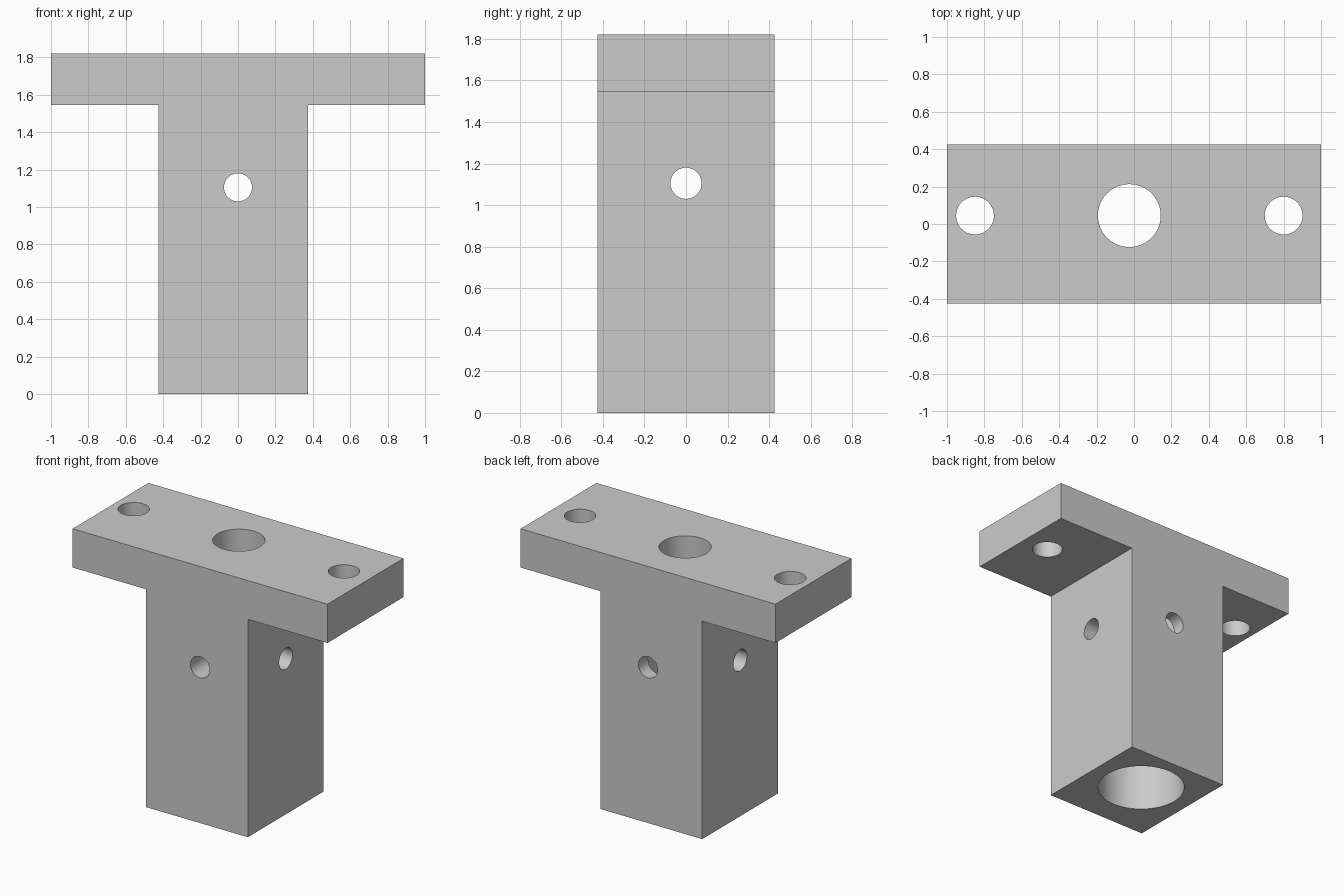
import bpy
import bmesh
import math
from mathutils import Vector

cube = bpy.data.objects.get("Cube")
if cube:
    bpy.data.objects.remove(cube, do_unlink=True)

# Main dimensions
HEIGHT, FLANGE_Z = 1.82, 1.545
HALF_DEPTH = 0.425
STEM_LEFT, STEM_RIGHT = -0.425, 0.375
AXIS_X, AXIS_Y = -0.025, 0.045
SCREW_Z = 1.105

grey = bpy.data.materials.new("plain_grey")
grey.use_nodes = True
colour = (0.6, 0.6, 0.6, 1)
grey.diffuse_color = colour
grey.node_tree.nodes["Principled BSDF"].inputs["Base Color"].default_value = colour

# Bracket body: T profile extruded from front to back
profile = [(STEM_LEFT, 0), (STEM_RIGHT, 0), (STEM_RIGHT, FLANGE_Z), (1, FLANGE_Z),
           (1, HEIGHT), (-1, HEIGHT), (-1, FLANGE_Z), (STEM_LEFT, FLANGE_Z)]
bm = bmesh.new()
face = bm.faces.new([bm.verts.new((x, -HALF_DEPTH, z)) for x, z in profile])
extruded = bmesh.ops.extrude_face_region(bm, geom=[face])
bmesh.ops.translate(bm, vec=(0, 2 * HALF_DEPTH, 0),
                    verts=[v for v in extruded["geom"] if isinstance(v, bmesh.types.BMVert)])
bmesh.ops.recalc_face_normals(bm, faces=bm.faces)
mesh = bpy.data.meshes.new("t_bracket")
bm.to_mesh(mesh)
bm.free()
mesh.materials.append(grey)
bracket = bpy.data.objects.new("t_bracket", mesh)
bpy.context.collection.objects.link(bracket)


def drill(name, start, end, radius):
    """Cut a round hole between two points."""
    start, end = Vector(start), Vector(end)
    axis = end - start
    bpy.ops.mesh.primitive_cylinder_add(
        vertices=64, radius=radius, depth=axis.length, location=(start + end) / 2,
        rotation=axis.to_track_quat("Z", "Y").to_euler())
    cutter = bpy.context.object
    cutter.name = name
    cutter.hide_render = True
    cutter.data.materials.append(grey)
    cut = bracket.modifiers.new(name, "BOOLEAN")
    cut.object, cut.operation, cut.solver = cutter, "DIFFERENCE", "EXACT"
    bpy.context.view_layer.objects.active = bracket
    bpy.ops.object.modifier_apply(modifier=cut.name)
    bpy.data.objects.remove(cutter, do_unlink=True)


# Wide bore from below, meeting the narrower hole in the flange
drill("stem_bore", (AXIS_X, AXIS_Y, -0.1), (AXIS_X, AXIS_Y, FLANGE_Z), 0.29)
drill("flange_bore", (AXIS_X, AXIS_Y, FLANGE_Z - 0.1), (AXIS_X, AXIS_Y, 2), 0.168)

# Mounting holes on both sides of the flange
for side in (-1, 1):
    x = AXIS_X + side * 0.825
    drill("mounting_hole", (x, AXIS_Y, 1.4), (x, AXIS_Y, 2), 0.101)

# Cross holes through the stem walls
drill("cross_hole_x", (-0.6, 0, SCREW_Z), (0.6, 0, SCREW_Z), 0.075)
drill("cross_hole_y", (0, -0.6, SCREW_Z), (0, 0.6, SCREW_Z), 0.075)

# Smooth hole walls with crisp edges
bpy.ops.object.select_all(action="DESELECT")
bracket.select_set(True)
bpy.context.view_layer.objects.active = bracket
bpy.ops.object.shade_smooth_by_angle(angle=math.radians(30))
